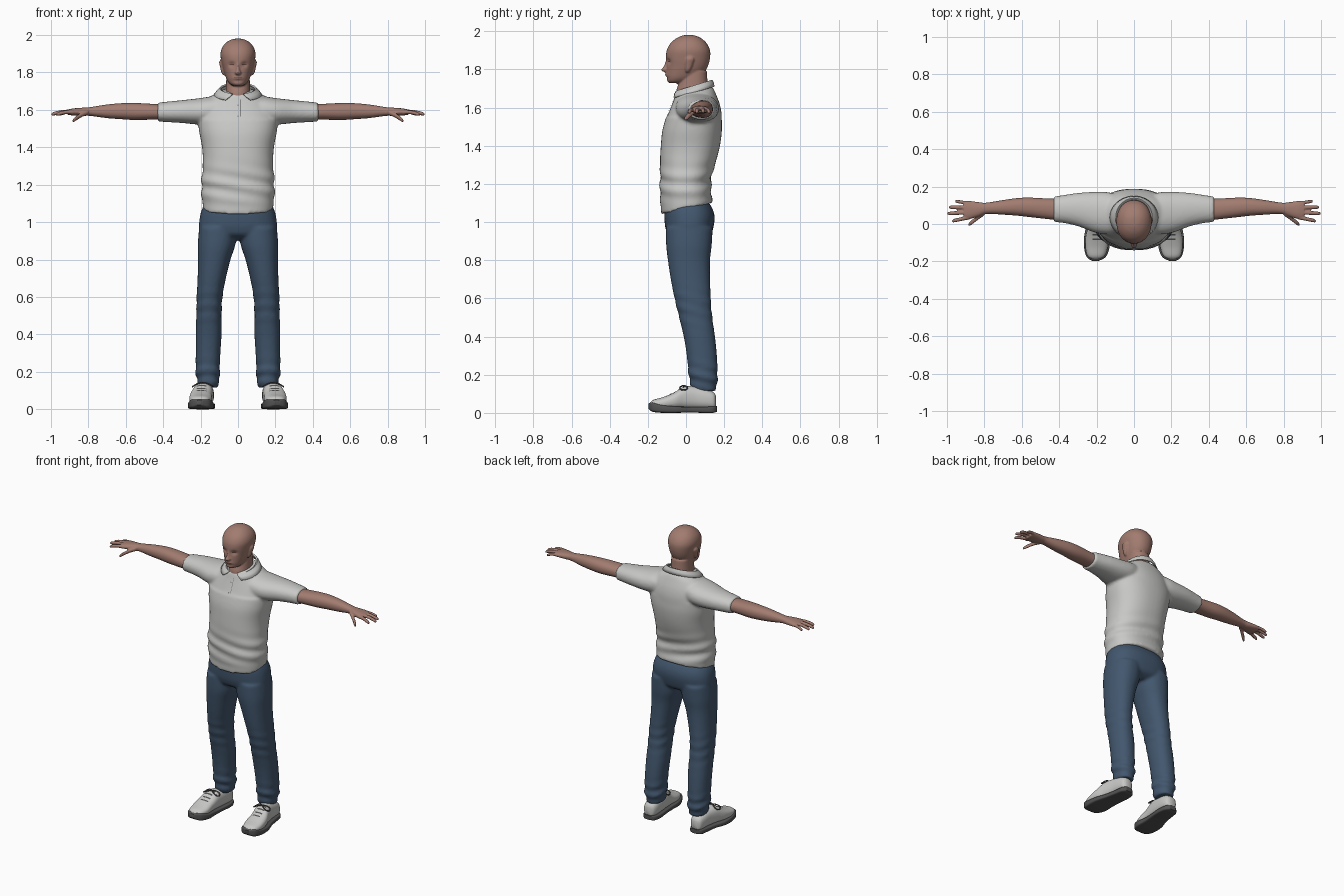
import bpy, bmesh, math
from math import sin, cos, pi, exp
from mathutils import Vector


def material(name, rgb):
    m = bpy.data.materials.new(name)
    m.diffuse_color = (*rgb, 1)
    return m


SKIN = material("skin", (0.36, 0.20, 0.16))
DARK_SKIN = material("dark_skin", (0.13, 0.065, 0.05))
SHIRT = material("shirt_grey", (0.58, 0.58, 0.57))
SEAM = material("seam_grey", (0.22, 0.22, 0.22))
DENIM = material("denim_blue", (0.055, 0.095, 0.155))
SHOE = material("shoe_white", (0.58, 0.58, 0.57))
SOLE = material("sole_grey", (0.085, 0.085, 0.085))


def smooth_rows(rows, steps=5):
    """Catmull-Rom interpolation between cross-sections."""
    out = []
    for i in range(len(rows) - 1):
        quad = [rows[max(i - 1, 0)], rows[i], rows[i + 1], rows[min(i + 2, len(rows) - 1)]]
        for s in range(steps):
            t = s / steps
            out.append([0.5 * (2 * b + (c - a) * t + (2 * a - 5 * b + 4 * c - d) * t * t
                               + (3 * b - a - 3 * c + d) * t ** 3) for a, b, c, d in zip(*quad)])
    return out + [list(rows[-1])]


def loft(bm, axis, rows, n=32, power=2.2, mirror=False, tilt=0):
    """Rows are (position on axis, a0, a1, b0, b1): the two ranges across it."""
    for side in ((1, -1) if mirror else (1,)):
        rings = []
        for t, a0, a1, b0, b1 in smooth_rows(rows):
            ring = []
            for k in range(n):
                c, s = cos(2 * pi * k / n), sin(2 * pi * k / n)
                a = (a0 + a1) / 2 + (a1 - a0) / 2 * math.copysign(abs(c) ** (2 / power), c)
                b = (b0 + b1) / 2 + (b1 - b0) / 2 * math.copysign(abs(s) ** (2 / power), s)
                p = {'X': (t, a, b), 'Y': (a, t, b), 'Z': (a, b, t + tilt * b)}[axis]
                ring.append(bm.verts.new((p[0] * side, p[1], p[2])))
            rings.append(ring)
        for r, q in zip(rings, rings[1:]):
            for k in range(n):
                bm.faces.new((r[k], r[(k + 1) % n], q[(k + 1) % n], q[k]))
        bm.faces.new(rings[0])
        bm.faces.new(rings[-1])


def finish(name, bm, mat, voxel=0, relax=3, angle=50):
    bmesh.ops.recalc_face_normals(bm, faces=bm.faces)
    me = bpy.data.meshes.new(name)
    bm.to_mesh(me)
    bm.free()
    me.materials.append(mat)
    me.shade_smooth()
    me.set_sharp_from_angle(angle=math.radians(angle))
    ob = bpy.data.objects.new(name, me)
    bpy.context.collection.objects.link(ob)
    if voxel:  # fuse overlapping lofts into one soft surface
        rm = ob.modifiers.new("fuse", 'REMESH')
        rm.mode, rm.voxel_size, rm.use_smooth_shade = 'VOXEL', voxel, True
        sm = ob.modifiers.new("relax", 'SMOOTH')
        sm.factor, sm.iterations = 0.5, relax
    return ob


def sym(rows):
    """(z, half width, front, back) to loft rows."""
    return [(z, -w, w, f, b) for z, w, f, b in rows]


# Polo shirt: torso with waist folds, plus sleeves
bm = bmesh.new()
loft(bm, 'Z', sym([(1.07, .187, -.13, .138), (1.12, .192, -.136, .138), (1.18, .196, -.136, .130),
                   (1.24, .193, -.136, .135), (1.32, .188, -.136, .158), (1.40, .192, -.132, .178),
                   (1.48, .207, -.124, .188), (1.55, .215, -.105, .186)]), 48, 2.3, tilt=0.0)
loft(bm, 'Z', sym([(1.068, .187, -.13, .138), (1.09, .188, -.132, .136), (1.12, .189, -.133, .133)]),
     48, 2.3, tilt=.22)
loft(bm, 'Z', sym([(1.50, .209, -.120, .188), (1.55, .212, -.105, .186), (1.60, .20, -.084, .176),
                   (1.65, .165, -.064, .158), (1.68, .122, -.054, .145), (1.70, .088, -.04, .128)]),
     48, 2.2, tilt=.12)
for v in bm.verts:
    x, y, z = v.co
    if z < 1.10:  # hem rises towards the back
        v.co.z = max(z, 1.07 + .22 * y)
    g = .006 * sin(z * 75 + x * 14) * exp(-((z - 1.2) / .08) ** 2)
    v.co.x += g * x / .19
    v.co.y += g * y / .13
loft(bm, 'X', [(.06, -.05, .15, 1.54, 1.675), (.14, -.055, .17, 1.525, 1.672), (.21, -.045, .172, 1.522, 1.662),
               (.30, -.012, .166, 1.53, 1.652), (.38, .006, .154, 1.535, 1.644), (.43, .010, .147, 1.538, 1.638)],
     32, mirror=True)
shirt = finish("polo_shirt", bm, SHIRT, .009, 4)

# Folded collar, open at the front
bm = bmesh.new()
grid = []
for gap, rx, cy, ry, z in ((.30, .088, .04, .088, 1.712), (.32, .097, .04, .098, 1.716),
                           (.38, .114, .038, .108, 1.700), (.55, .130, .034, .116, 1.680)):
    row = []
    for i in range(41):
        a = gap + (2 * pi - 2 * gap) * i / 40
        row.append(bm.verts.new((rx * sin(a), cy - ry * cos(a), z - .03 * cos(a))))
    grid.append(row)
for r, q in zip(grid, grid[1:]):
    for i in range(40):
        bm.faces.new((r[i], r[i + 1], q[i + 1], q[i]))
collar = finish("collar", bm, SHIRT)
collar.modifiers.new("thickness", 'SOLIDIFY').thickness = .006

# Jeans: pelvis and two legs
bm = bmesh.new()
loft(bm, 'Z', sym([(.905, .13, -.04, .09), (.93, .195, -.09, .128), (.97, .208, -.108, .143),
                   (1.02, .205, -.113, .150), (1.06, .196, -.113, .143), (1.10, .178, -.11, .122)]), 48, 2.4)
loft(bm, 'Z', [(.115, .110, .210, .035, .155), (.15, .100, .218, .022, .162), (.20, .098, .226, .014, .166),
               (.30, .094, .226, .004, .162), (.40, .088, .226, -.012, .152), (.50, .088, .223, -.036, .138),
               (.60, .083, .221, -.060, .130), (.70, .065, .216, -.080, .126), (.80, .040, .214, -.095, .126),
               (.88, .014, .215, -.104, .135), (.97, .004, .208, -.105, .140)], 36, 2.2, mirror=True)
for v in bm.verts:  # gathers above the shoes and knees
    x, y, z = v.co
    g = .005 * sin(z * 95 + y * 25) * (exp(-((z - .19) / .06) ** 2) + .5 * exp(-((z - .55) / .08) ** 2))
    v.co.x += g * (1 if abs(x) > .16 else -1) * (1 if x > 0 else -1)
    v.co.y += g * (1 if y > .08 else -1)
finish("jeans", bm, DENIM, .009, 4)

# Head: skull, neck, nose and ears
bm = bmesh.new()
loft(bm, 'Z', sym([(1.728, .022, -.086, -.02), (1.738, .042, -.098, .02), (1.758, .058, -.103, .06),
                   (1.79, .071, -.103, .098), (1.82, .080, -.102, .116), (1.86, .089, -.105, .126),
                   (1.90, .094, -.101, .126), (1.935, .084, -.083, .110), (1.962, .061, -.053, .082),
                   (1.977, .034, -.02, .05), (1.981, .012, .004, .026)]), 48, 2.15)
for v in bm.verts:  # eye sockets, mouth and chin relief
    x, y, z = v.co
    if y < -.02:
        v.co.y += .014 * exp(-((abs(x) - .034) / .016) ** 2 - ((z - 1.842) / .013) ** 2)
        v.co.y -= .007 * exp(-(x / .022) ** 2 - ((z - 1.772) / .009) ** 2)
        v.co.y += .006 * exp(-(x / .03) ** 2 - ((z - 1.755) / .007) ** 2)
loft(bm, 'Z', sym([(1.62, .070, -.045, .118), (1.68, .067, -.052, .118), (1.73, .064, -.038, .113),
                   (1.79, .062, -.02, .110)]), 36)
loft(bm, 'Z', sym([(1.852, .008, -.106, -.07), (1.83, .009, -.112, -.07), (1.81, .013, -.122, -.07),
                   (1.798, .018, -.131, -.07), (1.788, .013, -.120, -.07)]), 20, 2)
loft(bm, 'Z', [(1.785, .070, .080, .000, .014), (1.80, .072, .089, -.004, .024), (1.83, .076, .096, -.004, .036),
               (1.855, .080, .101, .000, .042), (1.868, .080, .094, .010, .034)], 20, 2, mirror=True)
head = finish("head", bm, SKIN, .005, 3)

# Arms and hands, with fingers and thumb
bm = bmesh.new()
loft(bm, 'X', [(.38, .02, .135, 1.547, 1.628), (.45, .025, .136, 1.548, 1.632), (.55, .036, .141, 1.546, 1.637),
               (.62, .044, .139, 1.55, 1.636), (.70, .050, .128, 1.556, 1.629), (.79, .054, .114, 1.568, 1.615),
               (.83, .040, .117, 1.568, 1.612), (.88, .026, .123, 1.570, 1.608), (.91, .028, .122, 1.574, 1.602)],
     28, mirror=True)
# each: base point, tip point, radius
DIGITS = [((.88, .036, 1.588), (.972, .016, 1.574), .0105), ((.89, .062, 1.590), (.998, .056, 1.576), .0105),
          ((.89, .088, 1.590), (.990, .090, 1.576), .0102), ((.88, .111, 1.588), (.957, .122, 1.574), .0095),
          ((.80, .060, 1.588), (.885, -.004, 1.540), .0125)]
for p, q, r in DIGITS:
    p, q, rows = Vector(p), Vector(q), []
    for t, s in ((0, 1.15), (.4, 1), (.75, 1), (.93, .85), (1, .4)):
        c = p.lerp(q, t)
        c.z += .006 * sin(pi * t)
        rows.append((c.x, c.y - r * s, c.y + r * s, c.z - r * s, c.z + r * s))
    loft(bm, 'X', rows, 14, 2, mirror=True)
finish("arms_and_hands", bm, SKIN, .0045, 2)

# Shoes: uppers and soles
bm = bmesh.new()
loft(bm, 'Y', [(-.19, .188, .222, .025, .05), (-.172, .158, .248, .02, .068), (-.12, .140, .260, .02, .083),
               (-.06, .139, .257, .02, .108), (-.01, .135, .242, .02, .138), (.05, .130, .228, .02, .138),
               (.11, .129, .221, .02, .124), (.145, .138, .213, .02, .108), (.157, .156, .196, .03, .09)],
     32, 2.5, mirror=True)
shoes = finish("shoes", bm, SHOE)
bm = bmesh.new()
loft(bm, 'Y', [(-.197, .188, .224, .022, .048), (-.175, .150, .254, .006, .056), (-.12, .130, .267, 0, .042),
               (-.05, .131, .264, 0, .034), (.02, .127, .242, .002, .032), (.09, .122, .229, 0, .032),
               (.14, .130, .220, 0, .034), (.162, .154, .198, .006, .036)], 36, 5, mirror=True)
finish("soles", bm, SOLE, angle=40)

bpy.context.view_layer.update()
depsgraph = bpy.context.evaluated_depsgraph_get()


def plates(name, target, mat, boxes, down=False, n=8, lift=.002):
    """Thin plates laid on a surface; boxes are (x0, x1, v0, v1), v being z, or y when down."""
    ob, bm = target.evaluated_get(depsgraph), bmesh.new()
    ray = Vector((0, 0, -1)) if down else Vector((0, 1, 0))
    for x0, x1, v0, v1 in boxes:
        g = []
        for i in range(n + 1):
            for j in range(n + 1):
                x, v = x0 + (x1 - x0) * i / n, v0 + (v1 - v0) * j / n
                hit, loc, _, _ = ob.ray_cast(Vector((x, v, 1)) if down else Vector((x, -1, v)), ray)
                g.append(bm.verts.new(loc - ray * lift) if hit else None)
        for i in range(n):
            for j in range(n):
                k = i * (n + 1) + j
                f = (g[k], g[k + n + 1], g[k + n + 2], g[k + 1])
                if all(f):
                    bm.faces.new(f)
    return finish(name, bm, mat)


def both(boxes):
    return boxes + [(-b, -a, c, d) for a, b, c, d in boxes]


# Face details, shirt placket and shoe laces
plates("eyes", head, DARK_SKIN, both([(.022, .045, 1.839, 1.845)]), lift=.001)
plates("mouth", head, DARK_SKIN, [(-.022, .022, 1.770, 1.773)], lift=.001)
plates("placket", shirt, SHIRT, [(-.015, .015, 1.555, 1.655)], lift=.004)
plates("placket_seam", shirt, SEAM, [(.012, .015, 1.565, 1.655), (-.004, .004, 1.622, 1.630),
                                     (-.004, .004, 1.562, 1.570)], lift=.006)
plates("laces", shoes, SOLE, both([(.168, .222, y, y + .008) for y in (-.085, -.062, -.039, -.016)]), True)

# Lace bows
for side, word in ((1, "left"), (-1, "right")):
    cu = bpy.data.curves.new(word + "_lace_bow", 'CURVE')
    cu.dimensions, cu.bevel_depth, cu.bevel_resolution = '3D', .004, 2
    sp = cu.splines.new('POLY')
    sp.points.add(32)
    for i, p in enumerate(sp.points):
        a = 2 * pi * i / 32
        p.co = (side * (.188 + .055 * cos(a)), -.012 + .02 * sin(2 * a), .142 - .022 * cos(a) ** 2, 1)
    cu.materials.append(SOLE)
    bpy.context.collection.objects.link(bpy.data.objects.new(word + "_lace_bow", cu))
